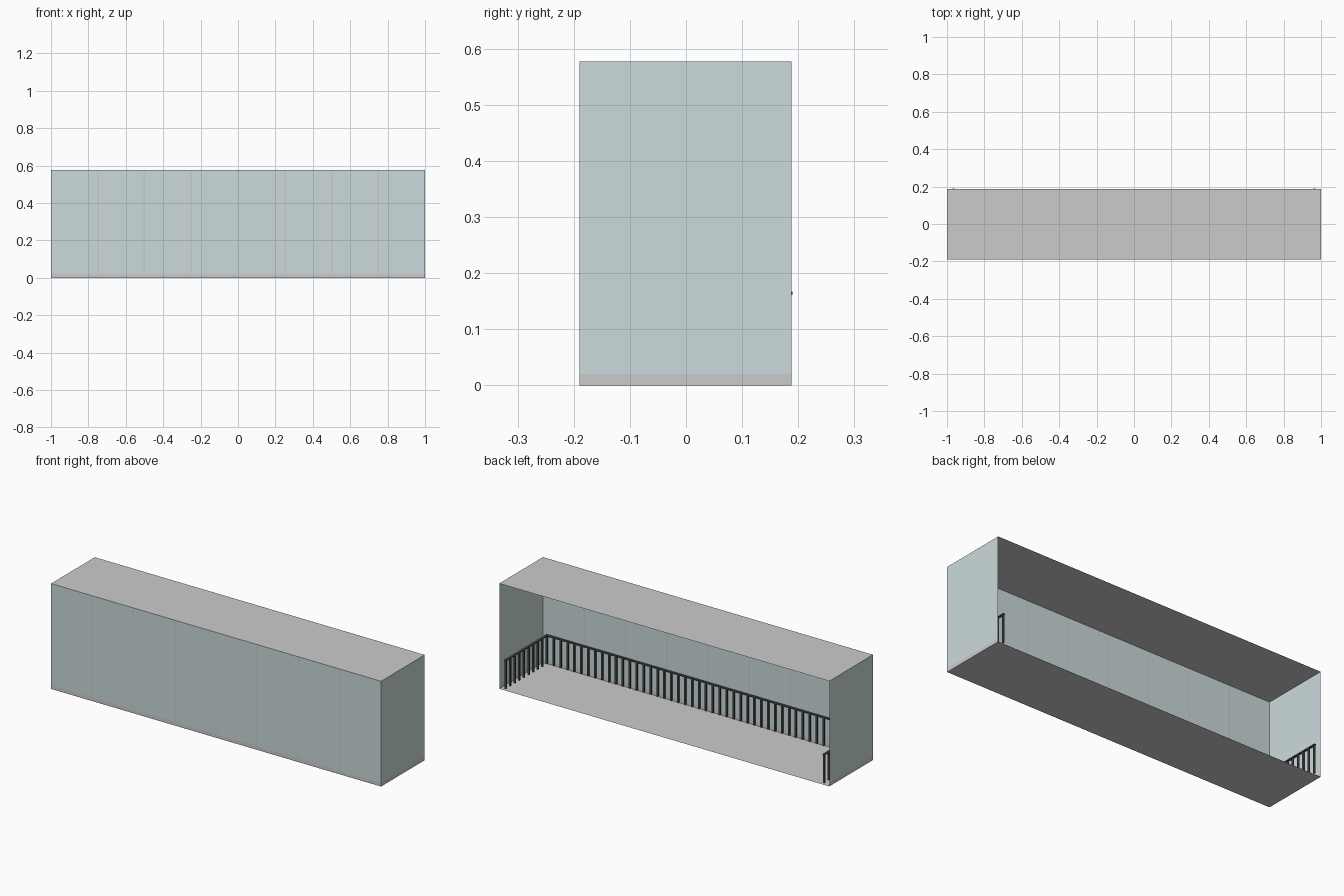
import bpy, bmesh
from mathutils import Vector, Matrix

if "Cube" in bpy.data.objects:
    bpy.data.objects.remove(bpy.data.objects["Cube"])

W, Y0, Y1, H = 1.0, -0.19, 0.188, 0.577   # half width, front, back, height
KERB = 0.02
RX, RY, RZ = 0.965, -0.173, 0.164         # railing line and height


def material(name, rgb):
    m = bpy.data.materials.new(name)
    m.diffuse_color = (*rgb, 1)
    m.use_nodes = True
    m.node_tree.nodes["Principled BSDF"].inputs["Base Color"].default_value = m.diffuse_color
    return m


glass = material("tinted_glass", (0.60, 0.70, 0.71))
metal = material("dark_metal", (0.08, 0.09, 0.085))


def finish(bm, name, mat=None):
    me = bpy.data.meshes.new(name)
    bm.to_mesh(me)
    bm.free()
    ob = bpy.data.objects.new(name, me)
    bpy.context.collection.objects.link(ob)
    if mat:
        me.materials.append(mat)
    return ob


def sheet(name, origin, u, v, mat=None):
    """Flat rectangle spanned by two edge vectors."""
    o, u, v = Vector(origin), Vector(u), Vector(v)
    bm = bmesh.new()
    bm.faces.new([bm.verts.new(p) for p in (o, o + u, o + u + v, o + v)])
    return finish(bm, name, mat)


def add_box(bm, lo, hi):
    lo, hi = Vector(lo), Vector(hi)
    bmesh.ops.create_cube(bm, size=1, matrix=Matrix.Translation((lo + hi) / 2)
                          @ Matrix.Diagonal((*(hi - lo), 1)))


# Floor and roof
D = Y1 - Y0
sheet("floor", (-W, Y0, 0), (2 * W, 0, 0), (0, D, 0))
sheet("roof", (-W, Y0, H), (2 * W, 0, 0), (0, D, 0))

# Kerb and glass on the front
sheet("front_kerb", (-W, Y0, 0), (2 * W, 0, 0), (0, 0, KERB))
gap, n = 0.008, 8
pitch = 2 * W / n
for i in range(n):
    a = -W + i * pitch + (gap / 2 if i else 0)
    b = -W + (i + 1) * pitch - (gap / 2 if i < n - 1 else 0)
    sheet(f"front_glass_{i + 1}", (a, Y0, KERB), (b - a, 0, 0), (0, 0, H - KERB), glass)
    if i:
        sheet(f"mullion_{i}", (a - gap, Y0, KERB), (gap, 0, 0), (0, 0, H - KERB))

# Kerb and glass on both ends
for side, s in (("left", -1), ("right", 1)):
    u = (0, s * D, 0)
    y = Y0 if s > 0 else Y1
    sheet(f"{side}_kerb", (s * W, y, 0), u, (0, 0, KERB))
    sheet(f"{side}_glass", (s * W, y, KERB), u, (0, 0, H - KERB), glass)

# Handrail running round the three closed sides
bm = bmesh.new()
hw, hh = 0.006, 0.003
add_box(bm, (-RX - hw, RY - hw, RZ - hh), (RX + hw, RY + hw, RZ + hh))
for s in (-1, 1):
    add_box(bm, (s * RX - hw, RY + hw, RZ - hh), (s * RX + hw, 0.19, RZ + hh))
finish(bm, "handrail", metal)

# Balusters
bm = bmesh.new()
r, z0 = 0.0045, 0.01
count = 46
spots = [(-RX + 2 * RX * i / count, RY) for i in range(count + 1)]
spots += [(s * RX, RY + 0.0395 * j) for s in (-1, 1) for j in range(1, 10)]
for x, y in spots:
    add_box(bm, (x - r, y - r, z0), (x + r, y + r, RZ - hh))
finish(bm, "balusters", metal)
